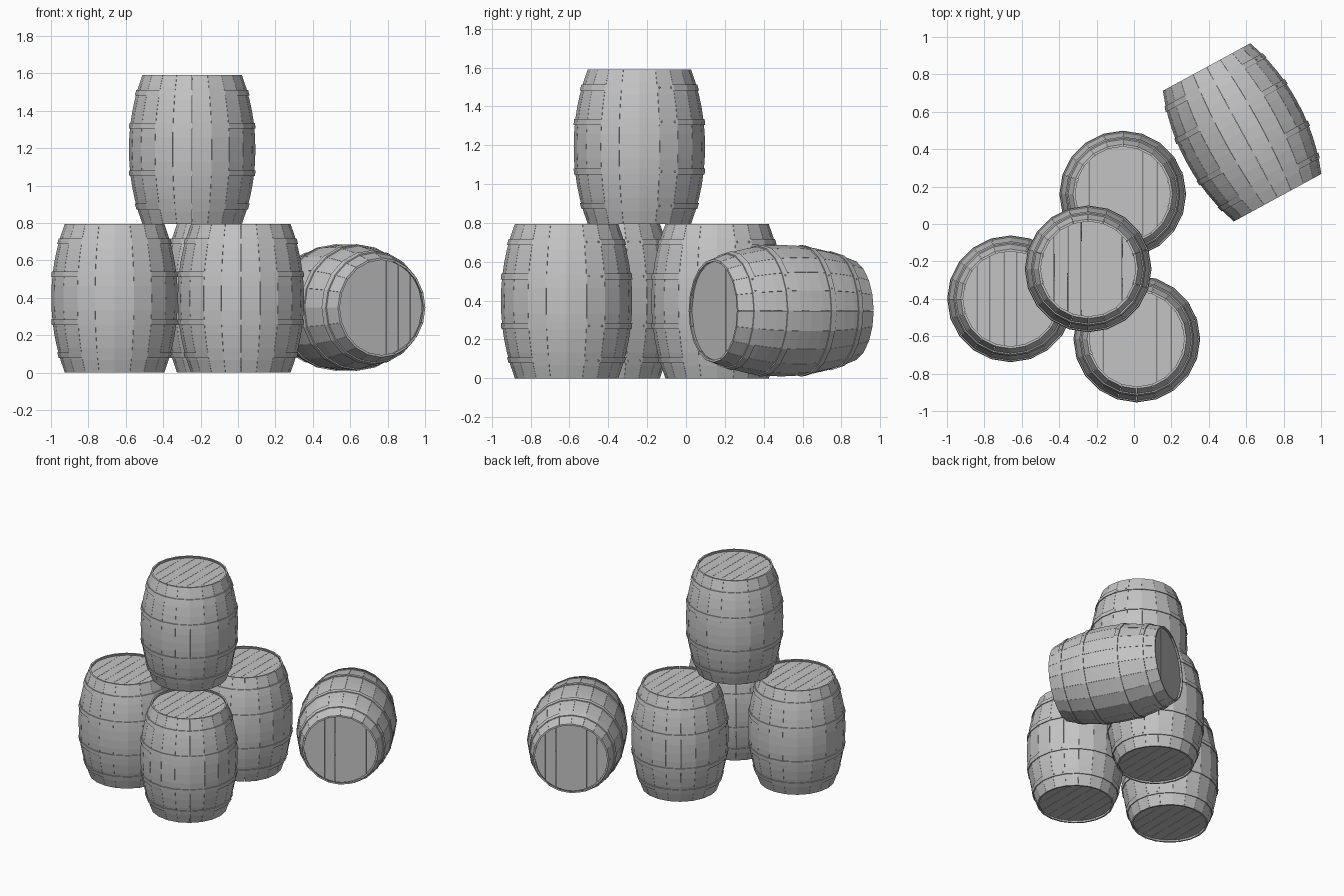
import bpy, bmesh, math
from mathutils import Matrix, Vector

cube = bpy.data.objects.get("Cube")
if cube:
    bpy.data.objects.remove(cube, do_unlink=True)

GREY = (0.55, 0.55, 0.55, 1)
mat = bpy.data.materials.new("plain grey")
mat.use_nodes = True
mat.diffuse_color = GREY
mat.node_tree.nodes["Principled BSDF"].inputs["Base Color"].default_value = GREY

HEIGHT, END_R, MID_R = 0.795, 0.266, 0.338
STAVES, RINGS = 20, 12
STEP = math.tau / STAVES
HOOPS = (0.093, 0.27, 0.525, 0.702)
HOOP_W, HOOP_T = 0.03, 0.006
LID_R, RECESS = 0.254, 0.014


def radius(z):
    t = 2 * z / HEIGHT - 1
    return MID_R - (MID_R - END_R) * abs(t) ** 2.1


def polar(r, a, z):
    return Vector((r * math.cos(a), r * math.sin(a), z))


def add_stave(bm, index):
    # One bent board, closed on all sides, with a hairline gap to the next
    a0, a1 = index * STEP + 0.002, (index + 1) * STEP - 0.002
    loops = []
    for i in range(RINGS + 1):
        z = HEIGHT * i / RINGS
        r = radius(z)
        loops.append([bm.verts.new(polar(r - d, a, z))
                      for d, a in ((0, a0), (0, a1), (0.012, a1), (0.012, a0))])
    for lo, hi in zip(loops, loops[1:]):
        for k in range(4):
            n = (k + 1) % 4
            bm.faces.new((lo[k], lo[n], hi[n], hi[k]))
    bm.faces.new(loops[0][::-1])
    bm.faces.new(loops[-1])


def add_hoop(bm, z):
    # Flat metal band that follows the slope of the staves
    lo, hi = z - HOOP_W / 2, z + HOOP_W / 2
    section = [(radius(lo) + HOOP_T, lo), (radius(hi) + HOOP_T, hi),
               (radius(hi) - 0.003, hi), (radius(lo) - 0.003, lo)]
    rings = [[bm.verts.new(polar(r, i * STEP, h)) for r, h in section]
             for i in range(STAVES)]
    for i in range(STAVES):
        a, b = rings[i], rings[(i + 1) % STAVES]
        for k in range(4):
            n = (k + 1) % 4
            bm.faces.new((a[k], b[k], b[n], a[n]))
    # Pair of rivets at the overlap of the band
    for deg in (20, 33):
        bmesh.ops.create_icosphere(
            bm, subdivisions=1, radius=0.006,
            matrix=Matrix.Translation(polar(radius(z) + HOOP_T - 0.003, math.radians(deg), z)))


def add_lid(bm, z, planks=7):
    # Round head made of parallel planks with hairline gaps
    width = 2 * LID_R / planks
    for i in range(planks):
        x0 = -LID_R + i * width + 0.0008
        x1 = x0 + width - 0.0016
        xs = [x0 + (x1 - x0) * k / 4 for k in range(5)]
        half = [math.sqrt(max(LID_R ** 2 - x * x, 0.0001)) for x in xs]
        outline = ([(x, -h) for x, h in zip(xs, half)]
                   + [(x, h) for x, h in zip(xs[::-1], half[::-1])])
        low = [bm.verts.new((x, y, z - 0.006)) for x, y in outline]
        top = [bm.verts.new((x, y, z + 0.006)) for x, y in outline]
        bm.faces.new(low[::-1])
        bm.faces.new(top)
        for k in range(len(low)):
            n = (k + 1) % len(low)
            bm.faces.new((low[k], low[n], top[n], top[k]))


def make_mesh(name, build):
    bm = bmesh.new()
    build(bm)
    bmesh.ops.recalc_face_normals(bm, faces=bm.faces)
    mesh = bpy.data.meshes.new(name)
    bm.to_mesh(mesh)
    bm.free()
    mesh.materials.append(mat)
    return mesh


def build_staves(bm):
    for i in range(STAVES):
        add_stave(bm, i)


def build_hoops(bm):
    for z in HOOPS:
        add_hoop(bm, z)


def build_lids(bm):
    add_lid(bm, RECESS + 0.006)
    add_lid(bm, HEIGHT - RECESS - 0.006)


parts = [make_mesh("staves", build_staves),
         make_mesh("hoops", build_hoops),
         make_mesh("lids", build_lids)]


def place_barrel(name, matrix):
    for mesh in parts:
        obj = bpy.data.objects.new(name + "_" + mesh.name, mesh)
        obj.matrix_world = matrix
        bpy.context.collection.objects.link(obj)


# Three standing barrels with one stacked on top
for name, spot in (("right_barrel", (-0.66, -0.40, 0)),
                   ("back_barrel", (-0.06, 0.16, 0)),
                   ("front_barrel", (0.015, -0.615, 0)),
                   ("top_barrel", (-0.245, -0.24, HEIGHT))):
    place_barrel(name, Matrix.Translation(spot))

# Barrel lying on its side
axis = Vector((0.375, -0.69, 0)).normalized()
up = Vector((0, 0, 1))
turn = Matrix((up.cross(axis), up, axis)).transposed().to_4x4()
centre = Vector((0.578, 0.49, 0.348))
place_barrel("lying_barrel", Matrix.Translation(centre - axis * HEIGHT / 2) @ turn)
